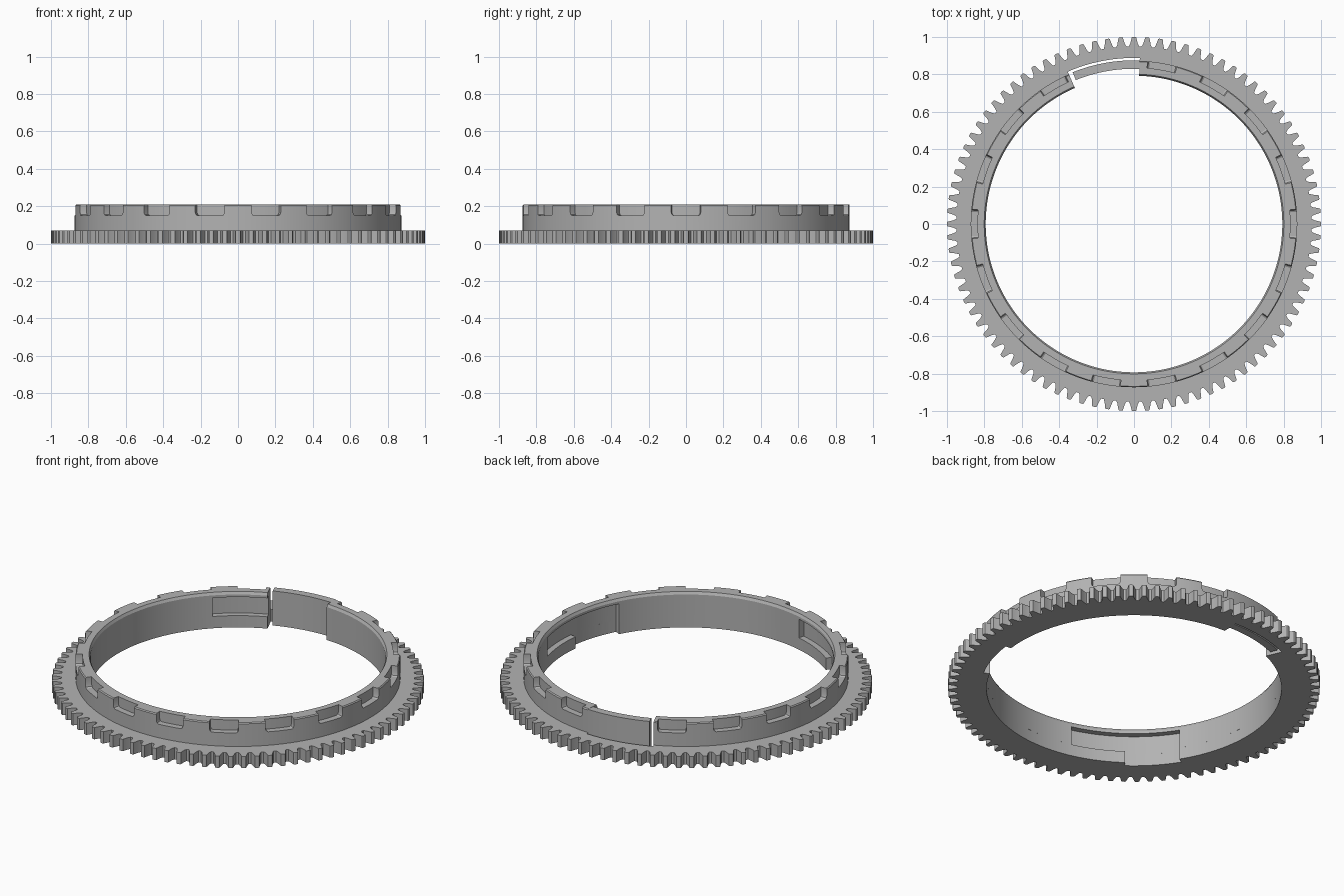
import bpy, bmesh, math

cube = bpy.data.objects.get("Cube")
if cube:
    bpy.data.objects.remove(cube, do_unlink=True)

# Material
grey = bpy.data.materials.new("plain grey")
grey.use_nodes = True
colour = (0.45, 0.45, 0.45, 1)
grey.diffuse_color = colour
grey.node_tree.nodes["Principled BSDF"].inputs["Base Color"].default_value = colour

# Main sizes
INNER, OUTER, RECESS = 0.793, 0.873, 0.827
BASE_TOP, TOP = 0.07, 0.21
TEETH = 88
TAB_START, TAB_END = 88, 113.5
RECESS_CENTRES = [TAB_END + 120 * k for k in range(3)]


def sweep(bm, sections, closed=False):
    """Join (angle, [(r, z), ...]) sections round the z axis into a solid."""
    rows = []
    for angle, points in sections:
        a = math.radians(angle)
        rows.append([bm.verts.new((r * math.cos(a), r * math.sin(a), z)) for r, z in points])
    n = len(rows[0])
    pairs = list(zip(rows, rows[1:]))
    if closed:
        pairs.append((rows[-1], rows[0]))
    else:
        bm.faces.new(rows[0])
        bm.faces.new(rows[-1][::-1])
    for p, q in pairs:
        for i in range(n):
            j = (i + 1) % n
            bm.faces.new((p[i], q[i], q[j], p[j]))


def finish(name, bm):
    bmesh.ops.recalc_face_normals(bm, faces=bm.faces[:])
    mesh = bpy.data.meshes.new(name)
    bm.to_mesh(mesh)
    bm.free()
    mesh.materials.append(grey)
    ob = bpy.data.objects.new(name, mesh)
    bpy.context.collection.objects.link(ob)
    return ob


def box(r0, r1, z0, z1):
    return [(r0, z0), (r1, z0), (r1, z1), (r0, z1)]


def arc(a0, a1, points, step=1.5):
    n = max(1, round((a1 - a0) / step))
    return [(a0 + (a1 - a0) * i / n, points) for i in range(n + 1)]


def cutter(name, sweeps):
    bm = bmesh.new()
    for s in sweeps:
        sweep(bm, s)
    ob = finish(name, bm)
    ob.hide_render = True
    return ob


def cut(target, tools):
    for tool in tools:
        mod = target.modifiers.new(tool.name, 'BOOLEAN')
        mod.operation, mod.solver, mod.object = 'DIFFERENCE', 'EXACT', tool
    bpy.context.view_layer.objects.active = target
    for mod in list(target.modifiers):
        bpy.ops.object.modifier_apply(modifier=mod.name)


# Toothed base ring
tooth = [(-0.4, 0.95), (-0.3, 0.963), (-0.17, 0.997), (-0.1, 1.0),
         (0.1, 1.0), (0.17, 0.997), (0.3, 0.963), (0.4, 0.95)]
pitch = 360 / TEETH
bm = bmesh.new()
sweep(bm, [((k + t) * pitch, box(INNER, r, 0, BASE_TOP))
           for k in range(TEETH) for t, r in tooth], closed=True)
gear = finish("gear_ring", bm)

# Raised collar with softened top edges
collar_section = [(INNER, BASE_TOP), (OUTER, BASE_TOP), (OUTER, TOP - 0.006),
                  (OUTER - 0.005, TOP), (INNER + 0.008, TOP), (INNER, TOP - 0.015)]
bm = bmesh.new()
sweep(bm, [(2 * k, collar_section) for k in range(180)], closed=True)
collar = finish("collar", bm)

# Notches round the collar's outer top edge, with rounded lower corners
notches = []
for k in range(18):
    c = 20 * k
    if not TAB_START < c < TAB_END:
        notches.append([(c + d, box(0.837, 0.95, z, 0.3)) for d, z in
                        ((-5.2, 0.167), (-4.9, 0.155), (-4.3, 0.15), (-2, 0.15), (0, 0.15),
                         (2, 0.15), (4.3, 0.15), (4.9, 0.155), (5.2, 0.167))])
notch_tool = cutter("notch_cutter", notches)

# Inner wall recesses: wide in the collar, half as wide in the base
upper_tool = cutter("upper_recess_cutter",
                    [arc(c - 21.5, c + 21.5, box(0.6, RECESS, 0.03, 0.18)) for c in RECESS_CENTRES])
lower_tool = cutter("lower_recess_cutter",
                    [arc(c - 21.5, c, box(0.6, RECESS, -0.1, 0.15)) for c in RECESS_CENTRES])

# Slot that frees the spring tab
slot_tool = cutter("tab_slot_cutter", [arc(TAB_START, TAB_END, box(0.5, 0.888, -0.2, 0.4))])

cut(collar, [notch_tool, upper_tool, slot_tool])
cut(gear, [lower_tool, slot_tool])
for tool in (notch_tool, upper_tool, lower_tool, slot_tool):
    bpy.data.objects.remove(tool, do_unlink=True)

# Spring tab, fixed at one end
bm = bmesh.new()
sweep(bm, arc(TAB_START, TAB_END - 1.5, box(0.83, 0.875, 0.004, TOP - 0.001)))
tab = finish("spring_tab", bm)

# Smooth curved walls, keep edges sharp
bpy.ops.object.select_all(action='DESELECT')
for ob in (gear, collar, tab):
    ob.select_set(True)
bpy.context.view_layer.objects.active = gear
bpy.ops.object.shade_smooth_by_angle(angle=math.radians(25))
